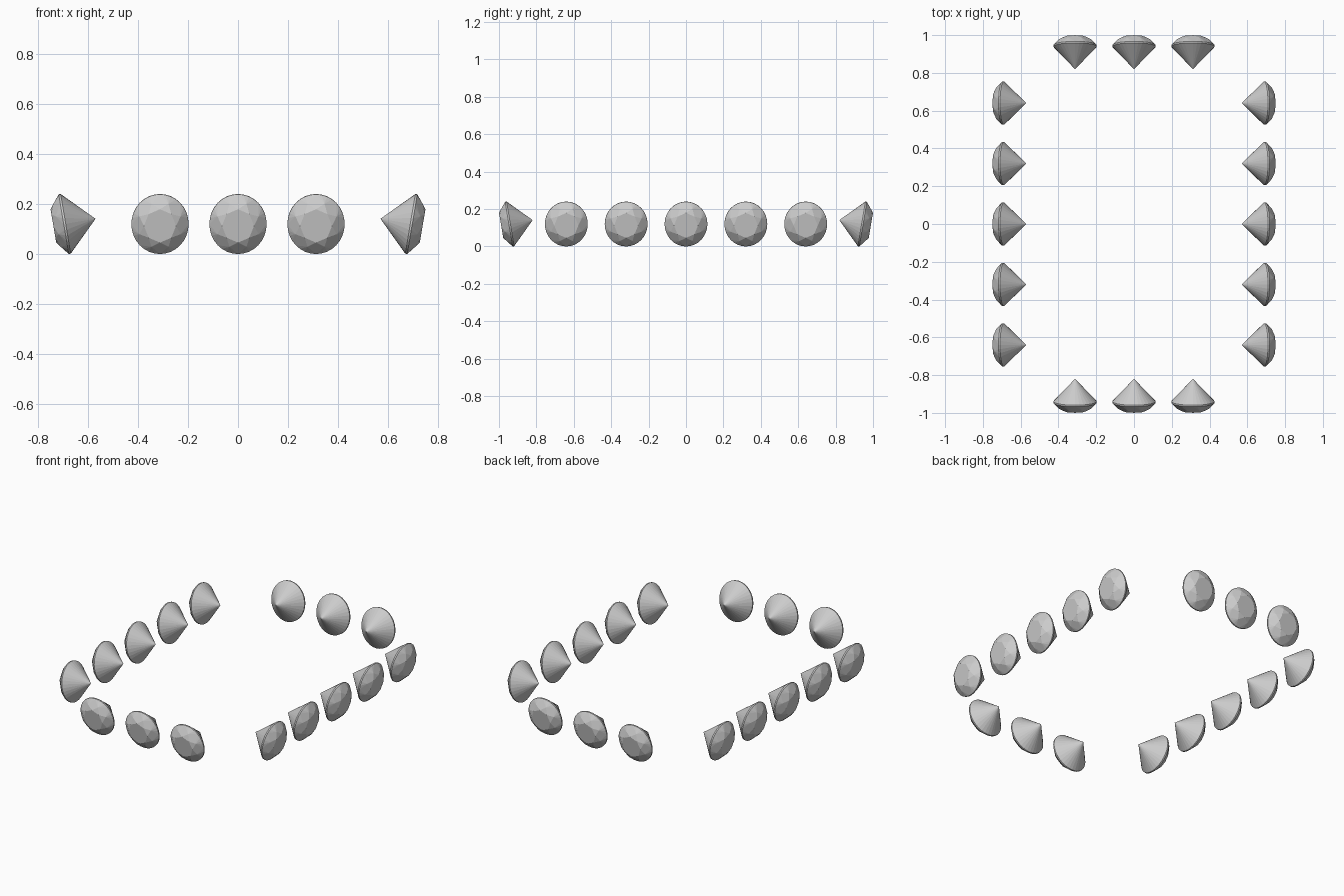
import bpy, bmesh, math
from mathutils import Matrix, Vector

if "Cube" in bpy.data.objects:
    bpy.data.objects.remove(bpy.data.objects["Cube"])

SEG = 32                      # girdle segments
TILT = math.radians(9.6)      # tables lean downwards
R, R_TABLE, R_STAR = 1.0, 0.56, 0.78
WIDE, TALL = 0.1145, 0.121    # half width and half height of a stone


def gem_mesh():
    """Round brilliant: table along +Z, point along -Z."""
    bm = bmesh.new()

    def ring(n, r, z, offset=0.0):
        return [bm.verts.new((WIDE * r * math.sin(math.tau * (i + offset) / n),
                              TALL * r * math.cos(math.tau * (i + offset) / n), z))
                for i in range(n)]

    table = ring(8, R_TABLE, 0.046)
    star = ring(8, R_STAR, 0.031, 0.5)
    upper = ring(SEG, R, 0.004)
    lower = ring(SEG, R, -0.004)
    point = bm.verts.new((0, 0, -0.125))

    # table
    bm.faces.new(table)
    # crown facets: star, kite and upper girdle
    step = SEG // 8
    for k in range(8):
        n = (k + 1) % 8
        bm.faces.new((table[k], table[n], star[k]))
        bm.faces.new((table[k], star[k], upper[k * step], star[k - 1]))
        for j in range(step):
            a = k * step + j
            bm.faces.new((star[k], upper[(a + 1) % SEG], upper[a]))
    # girdle band and pavilion
    for i in range(SEG):
        n = (i + 1) % SEG
        bm.faces.new((upper[i], upper[n], lower[n], lower[i]))
        bm.faces.new((lower[i], lower[n], point))
    bmesh.ops.recalc_face_normals(bm, faces=bm.faces)
    me = bpy.data.meshes.new("gem")
    bm.to_mesh(me)
    bm.free()
    return me


gem = gem_mesh()


def place(name, x, y, outward):
    """Set a stone with its table facing outward and slightly down."""
    out = Vector(outward)
    axis = (out * math.cos(TILT) - Vector((0, 0, math.sin(TILT)))).normalized()
    up = (out * math.sin(TILT) + Vector((0, 0, math.cos(TILT)))).normalized()
    side = up.cross(axis)
    ob = bpy.data.objects.new(name, gem)
    rot = Matrix((side, up, axis)).transposed().to_4x4()
    ob.matrix_world = Matrix.Translation((x, y, 0.12)) @ rot
    bpy.context.collection.objects.link(ob)


# long rows on the left and right
for s, label in ((-1, "left_gem"), (1, "right_gem")):
    for i in range(-2, 3):
        place(f"{label}_{i + 3}", s * 0.693, i * 0.32, (s, 0, 0))

# short rows at front and back
for s, label in ((-1, "front_gem"), (1, "back_gem")):
    for i in range(-1, 2):
        place(f"{label}_{i + 2}", i * 0.312, s * 0.943, (0, s, 0))
